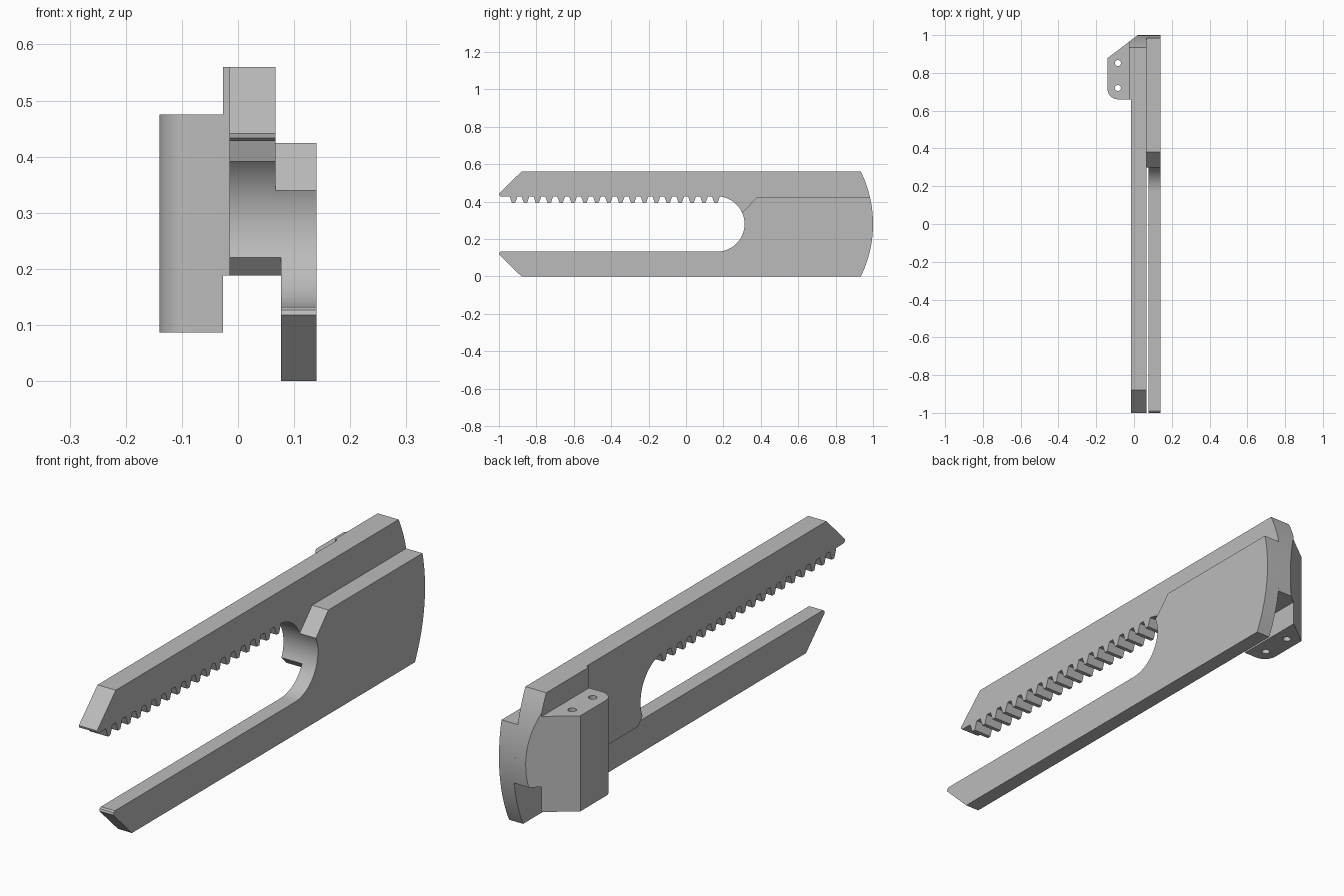
import bpy, bmesh, math
from mathutils import Vector

cube = bpy.data.objects.get("Cube")
if cube:
    bpy.data.objects.remove(cube)

mat = bpy.data.materials.new("plain_grey")
mat.use_nodes = True
GREY = (0.5, 0.5, 0.5, 1)
mat.diffuse_color = GREY
mat.node_tree.nodes["Principled BSDF"].inputs["Base Color"].default_value = GREY

MID, HALF = 0.28, 0.28        # height of the centre line, half height
BACK_R = 0.635                # radius of the curved back
SLOT_Y, SLOT_R = 0.165, 0.148 # round end of the slot
DIAG = (Vector((-0.14, 0.878, 0)), Vector((0.02, 1.0, 0)))


def prism(name, pts, to3d, lo, hi, bevel_back=False):
    """Extrude a flat outline between lo and hi; optionally cut the back corner."""
    bm = bmesh.new()
    face = bm.faces.new([bm.verts.new(to3d(a, b, lo)) for a, b in pts])
    new = bmesh.ops.extrude_face_region(bm, geom=[face])["geom"]
    shift = Vector(to3d(0, 0, hi)) - Vector(to3d(0, 0, lo))
    bmesh.ops.translate(bm, vec=shift, verts=[v for v in new if isinstance(v, bmesh.types.BMVert)])
    if bevel_back:
        d = DIAG[1] - DIAG[0]
        cut = bmesh.ops.bisect_plane(bm, geom=bm.verts[:] + bm.edges[:] + bm.faces[:],
                                     plane_co=DIAG[0], plane_no=(-d.y, d.x, 0), clear_outer=True)
        edges = [e for e in cut["geom_cut"] if isinstance(e, bmesh.types.BMEdge)]
        bmesh.ops.holes_fill(bm, edges=edges)
    bmesh.ops.recalc_face_normals(bm, faces=bm.faces)
    me = bpy.data.meshes.new(name)
    bm.to_mesh(me)
    bm.free()
    me.materials.append(mat)
    ob = bpy.data.objects.new(name, me)
    bpy.context.collection.objects.link(ob)
    return ob


def side(a, b, x):
    return (x, a, b)


def flat(a, b, z):
    return (a, b, z)


def back_arc(z0, z1, n=20):
    zs = [z0 + (z1 - z0) * i / n for i in range(n + 1)]
    return [(1 - BACK_R + math.sqrt(BACK_R ** 2 - (z - MID) ** 2), z) for z in zs]


def slot_arc(z0, z1, n=28):
    a0, a1 = (math.asin(max(-1, min(1, (z - MID) / SLOT_R))) for z in (z0, z1))
    angles = [a0 + (a1 - a0) * i / n for i in range(n + 1)]
    return [(SLOT_Y + SLOT_R * math.cos(a), MID + SLOT_R * math.sin(a)) for a in angles]


TOP, BOT = MID + SLOT_R, MID - SLOT_R

# Lower jaw: long arm and rear plate in one outline
lower_body = [(0.38, 0.424), (0.30, 0.34)]
lower = ([(-0.88, 0)] + back_arc(0, 0.424) + lower_body
         + slot_arc(0.34, BOT)[1:] + [(-0.99, BOT), (-0.997, 0.127), (-1, 0.118)])
prism("lower_jaw", lower, side, 0.077, 0.14)

# Upper jaw with a row of teeth
TEETH, FIRST, LAST = 18, -0.922, 0.16
teeth = []
for i in range(TEETH):
    y = LAST + (FIRST - LAST) * i / (TEETH - 1)
    teeth += [(y + 0.021, TOP), (y + 0.008, 0.391), (y - 0.008, 0.391), (y - 0.021, TOP)]
rear_foot = [(0.33, 0.188), (0.30, 0.22)]
upper = ([(-0.88, 2 * HALF)] + back_arc(2 * HALF, 0.188) + rear_foot
         + slot_arc(0.22, TOP)[1:-1] + teeth + [(-0.99, TOP), (-0.998, 0.433), (-1, 0.441)])
prism("upper_jaw", upper, side, -0.015, 0.067, True)

# Web joining both jaws behind the slot
web = back_arc(0.188, 0.424) + lower_body + slot_arc(0.34, 0.22)[1:-1] + rear_foot[::-1]
prism("joining_web", web, side, 0.067, 0.077)

# Thicker pad behind the mounting block
pad = back_arc(0.188, 2 * HALF) + [(0.66, 2 * HALF), (0.66, 0.188)]
prism("rear_pad", pad, side, -0.027, -0.015, True)

# Mounting block with one rounded corner and two through holes
r = 0.055
corner = [(-0.14 + r - r * math.sin(t * math.pi / 20), 0.66 + r - r * math.cos(t * math.pi / 20))
          for t in range(11)]
block = prism("mounting_block", [(-0.027, 0.66)] + corner + [(-0.14, 0.878), (-0.027, 0.964)],
              flat, 0.087, 0.475)
for y in (0.72, 0.852):
    ring = [(-0.085 + 0.016 * math.cos(k * math.pi / 12), y + 0.016 * math.sin(k * math.pi / 12))
            for k in range(24)]
    cutter = prism("hole_cutter", ring, flat, 0, 0.56)
    cutter.hide_render = True
    mod = block.modifiers.new("hole", "BOOLEAN")
    mod.operation, mod.solver, mod.object = "DIFFERENCE", "EXACT", cutter
    bpy.context.view_layer.objects.active = block
    bpy.ops.object.modifier_apply(modifier=mod.name)
    bpy.data.objects.remove(cutter)

# Smooth the arcs, keep the edges sharp
bpy.ops.object.select_all(action="DESELECT")
for ob in bpy.context.collection.objects:
    if ob.type == "MESH" and mat.name in ob.data.materials:
        ob.select_set(True)
        bpy.context.view_layer.objects.active = ob
bpy.ops.object.shade_smooth_by_angle(angle=math.radians(30))
